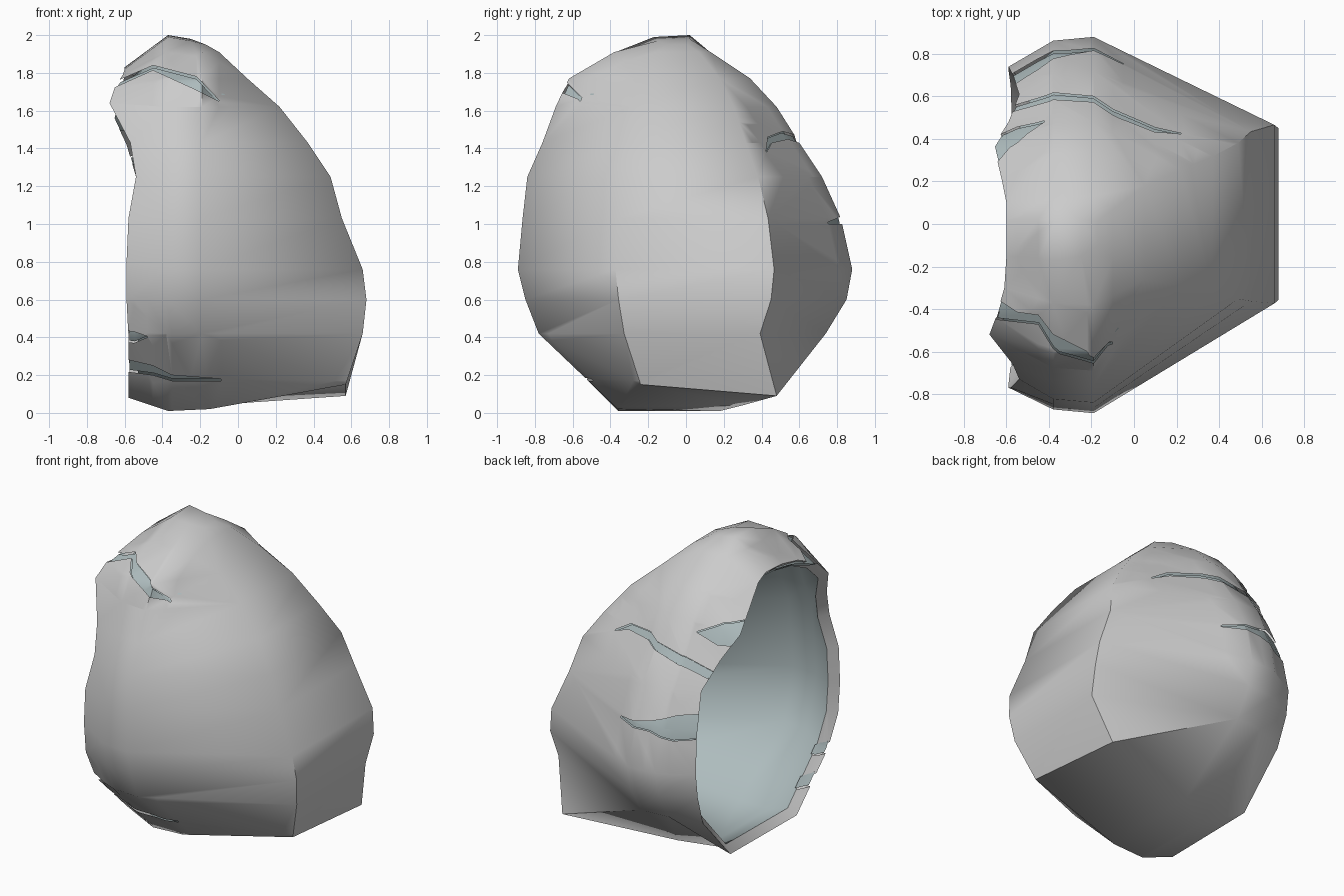
import bpy, bmesh
from mathutils import Vector

if "Cube" in bpy.data.objects:
    bpy.data.objects.remove(bpy.data.objects["Cube"])

# Levels of the egg: z, x of closed side, y of front side, y of back side
LEVELS = [(.42, .66, -.78, .74), (.60, .68, -.85, .85), (.76, .66, -.89, .88),
          (1.03, .55, -.865, .82), (1.25, .49, -.84, .72), (1.43, .37, -.76, .60),
          (1.62, .22, -.69, .48), (1.77, .05, -.62, .34), (1.91, -.10, -.38, .13)]
# Irregular rim (x, y, z), bottom to top, on the back and front sides
RIM_BACK = [(-.57, .35, .08), (-.58, .65, .40), (-.59, .72, .60), (-.59, .74, .76),
            (-.57, .70, 1.02), (-.54, .61, 1.25), (-.59, .48, 1.42), (-.66, .37, 1.57),
            (-.62, .20, 1.70), (-.60, .10, 1.79), (-.60, .02, 1.83)]
RIM_FRONT = [(-.58, -.33, .08), (-.58, -.66, .40), (-.59, -.75, .60), (-.59, -.77, .80),
             (-.58, -.77, 1.03), (-.54, -.73, 1.25), (-.57, -.66, 1.43), (-.68, -.52, 1.64),
             (-.65, -.44, 1.73), (-.61, -.30, 1.79), (-.60, -.15, 1.82)]
# Cracks running back from the rim: side of y, then (x, low z, high z) stations
CRACKS = [
    (-1, [(-.75, 1.68, 1.71), (-.45, 1.815, 1.84), (-.22, 1.71, 1.78), (-.10, 1.65, 1.655)]),
    (-1, [(-.75, .40, .45), (-.55, .37, .43), (-.48, .40, .405)]),
    (-1, [(-.75, .24, .32), (-.45, .20, .25), (-.35, .17, .20), (-.09, .17, .18)]),
    (1, [(-.75, 1.24, 1.28), (-.40, 1.38, 1.43), (-.10, 1.45, 1.49), (.10, 1.43, 1.46),
         (.22, 1.38, 1.385)]),
    (1, [(-.75, 1.00, 1.14), (-.45, .96, 1.11), (-.30, 1.00, 1.06), (-.05, 1.00, 1.01)]),
    (1, [(-.75, 1.50, 1.64), (-.55, 1.50, 1.62), (-.42, 1.56, 1.565)]),
]
CENTRE = Vector((-.25, 0, .95))


def egg_rows():
    """Each row runs from the back rim round the closed side to the front rim."""
    bands = [[(-.37, .18, .01), (-.15, .30, .04), (.57, .48, .09),
              (.57, -.24, .15), (-.15, -.36, .02), (-.37, -.36, .01)]]
    for z, xm, yf, yb in LEVELS:
        xb = min(-.19, xm - .06)
        bands.append([(-.38, yb * .98, z), (xb, yb, z), (xm, yb * .53, z),
                      (xm, yf * .42, z), (xb, yf, z), (-.38, yf * .98, z)])
    bands.append([(-.37, .02, 2.0), (-.25, .02, 1.98), (-.17, .01, 1.95),
                  (-.17, -.10, 1.95), (-.25, -.15, 1.97), (-.37, -.17, 1.99)])
    return [[b] + band + [f] for b, band, f in zip(RIM_BACK, bands, RIM_FRONT)]


def grid_faces(bm, rows):
    """Skin the rows and close the bottom and top; returns the vertices by row."""
    vs = [[bm.verts.new(p) for p in r] for r in rows]
    for r0, r1 in zip(vs, vs[1:]):
        for i in range(7):
            bm.faces.new((r0[i], r1[i], r1[i + 1], r0[i + 1]))
    for r in (vs[0], vs[-1]):
        for i in range(3):
            bm.faces.new((r[i], r[i + 1], r[6 - i], r[7 - i]))
    return vs


def orient_out(bm):
    bmesh.ops.recalc_face_normals(bm, faces=bm.faces)
    far = max(bm.faces, key=lambda f: f.calc_center_median().x)
    far.normal_update()
    if far.normal.x < 0:
        bmesh.ops.reverse_faces(bm, faces=bm.faces)


def cut_segment(bm, side, a, b):
    """Remove the strip of shell between two crack stations; returns its outlines."""
    xa, la, ha = a
    xb, lb, hb = b
    planes = [(Vector((xa, 0, 0)), Vector((1, 0, 0))),
              (Vector((xb, 0, 0)), Vector((1, 0, 0))),
              (Vector((xa, 0, la)), Vector((la - lb, 0, xb - xa)).normalized()),
              (Vector((xa, 0, ha)), Vector((ha - hb, 0, xb - xa)).normalized())]
    lo, hi = min(la, lb), max(ha, hb)
    for co, no in planes:
        near = []
        for f in bm.faces:
            xs = [v.co.x for v in f.verts]
            zs = [v.co.z for v in f.verts]
            if (f.calc_center_median().y * side > 0 and max(xs) > xa and min(xs) < xb
                    and max(zs) > lo and min(zs) < hi):
                near.append(f)
        geom = near + list({e for f in near for e in f.edges}) \
            + list({v for f in near for v in f.verts})
        if near:
            bmesh.ops.bisect_plane(bm, geom=geom, dist=1e-5, plane_co=co, plane_no=no)
    doomed = []
    for f in bm.faces:
        c = f.calc_center_median()
        if c.y * side > 0 and xa < c.x < xb:
            t = (c.x - xa) / (xb - xa)
            if la + (lb - la) * t < c.z < ha + (hb - ha) * t:
                doomed.append(f)
    pieces = [[v.co.copy() for v in f.verts] for f in doomed]
    bmesh.ops.delete(bm, geom=doomed, context='FACES')
    return pieces


def finish(bm, name, mat=None):
    mesh = bpy.data.meshes.new(name)
    bm.to_mesh(mesh)
    bm.free()
    ob = bpy.data.objects.new(name, mesh)
    bpy.context.collection.objects.link(ob)
    if mat:
        mesh.materials.append(mat)
    bpy.ops.object.select_all(action='DESELECT')
    bpy.context.view_layer.objects.active = ob
    ob.select_set(True)
    bpy.ops.object.shade_smooth_by_angle(angle=1.0)


def lip_point(p):
    return (p[0] + .05, p[1] * .93, .95 + (p[2] - .95) * .95)


membrane = bpy.data.materials.new("membrane")
membrane.diffuse_color = (.42, .50, .51, 1)
membrane.use_nodes = True
membrane.node_tree.nodes["Principled BSDF"].inputs["Base Color"].default_value = membrane.diffuse_color
rows = egg_rows()

# Outer shell with a lip turned in around the opening
bm = bmesh.new()
vs = grid_faces(bm, rows)
loop = [r[0] for r in vs] + [r[-1] for r in reversed(vs)]
lip = [bm.verts.new(lip_point(v.co)) for v in loop]
for i in range(len(loop)):
    j = (i + 1) % len(loop)
    bm.faces.new((loop[i], loop[j], lip[j], lip[i]))
orient_out(bm)
bmesh.ops.triangulate(bm, faces=bm.faces[:])

# Cracks cut in the shell, with the membrane showing just beneath
patches = bmesh.new()
for side, stations in CRACKS:
    for a, b in zip(stations, stations[1:]):
        for piece in cut_segment(bm, side, a, b):
            patches.faces.new([patches.verts.new(CENTRE + (p - CENTRE) * .985) for p in piece])
bmesh.ops.remove_doubles(patches, verts=patches.verts, dist=1e-4)
finish(bm, "eggshell")
finish(patches, "crack_membrane", membrane)

# Inner membrane lining the shell from the lip inwards
inner = [[lip_point(r[0])] + [CENTRE + (Vector(p) - CENTRE) * .95 for p in r[1:-1]]
         + [lip_point(r[-1])] for r in rows]
bm = bmesh.new()
grid_faces(bm, inner)
orient_out(bm)
bmesh.ops.reverse_faces(bm, faces=bm.faces)
finish(bm, "inner_membrane", membrane)
